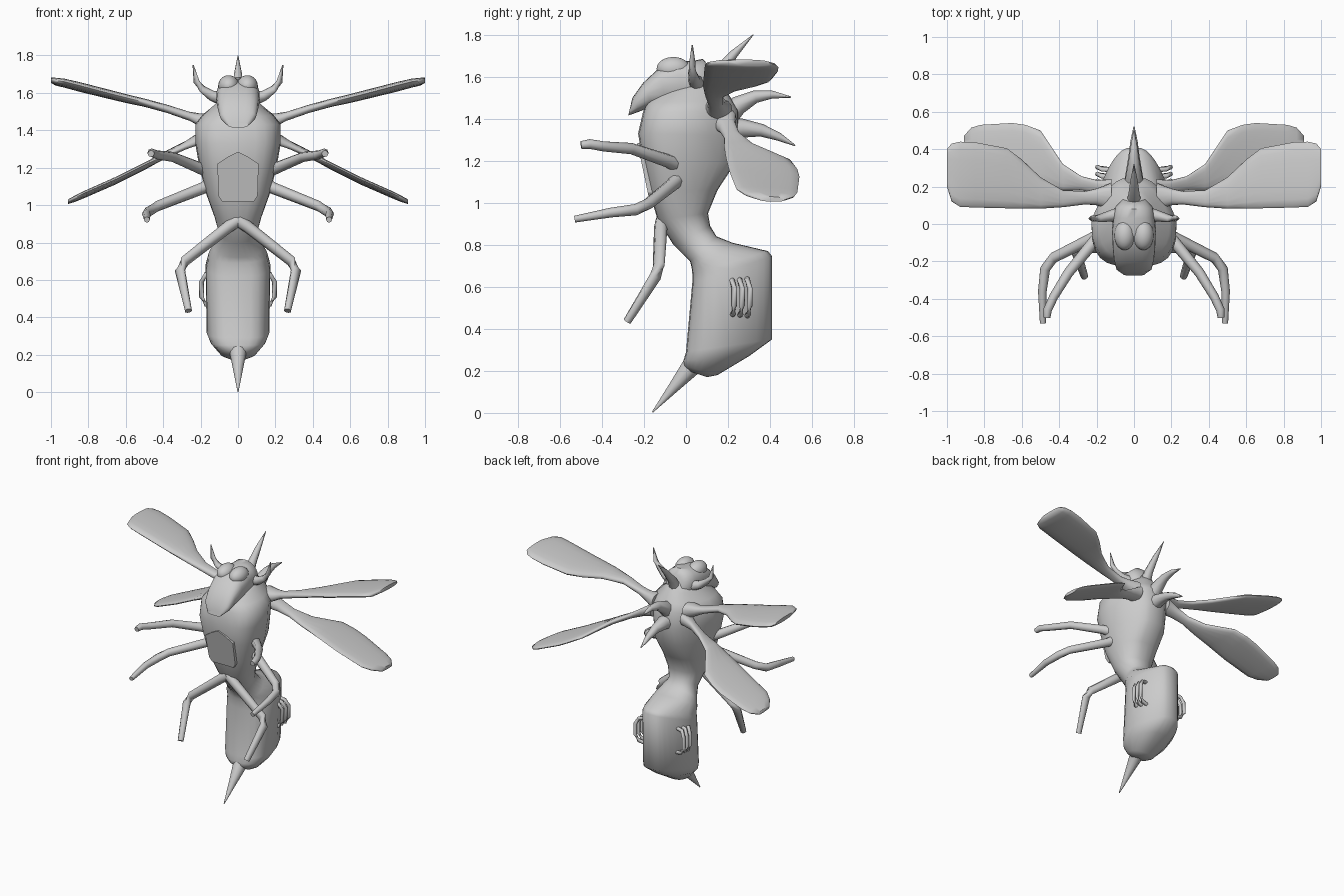
import bpy, bmesh
from math import cos, sin, pi, copysign
from mathutils import Vector as V


def finish(name, rings, mirror=False, angle=40):
    """Skin a list of equal-length vertex rings, cap both ends, shade."""
    bm = bmesh.new()
    loops = [[bm.verts.new(p) for p in r] for r in rings]
    n = len(loops[0])
    for a, b in zip(loops, loops[1:]):
        for i in range(n):
            j = (i + 1) % n
            bm.faces.new((a[i], a[j], b[j], b[i]))
    bm.faces.new(loops[0])
    bm.faces.new(loops[-1])
    bmesh.ops.recalc_face_normals(bm, faces=bm.faces)
    me = bpy.data.meshes.new(name)
    bm.to_mesh(me)
    bm.free()
    ob = bpy.data.objects.new(name, me)
    bpy.context.collection.objects.link(ob)
    if mirror:
        mod = ob.modifiers.new("Mirror", 'MIRROR')
        mod.use_mirror_merge = False
    bpy.ops.object.select_all(action='DESELECT')
    ob.select_set(True)
    bpy.context.view_layer.objects.active = ob
    bpy.ops.object.shade_smooth_by_angle(angle=angle * pi / 180)
    return ob


def section(a, b, w, wdir, p=2.0, taper=0.0, n=24):
    """Superellipse spanning a-b with half width w along wdir."""
    a, b, out = V(a), V(b), []
    for i in range(n):
        t = 2 * pi * i / n
        u = copysign(abs(cos(t)) ** (2 / p), cos(t))
        v = copysign(abs(sin(t)) ** (2 / p), sin(t))
        out.append((a + b) / 2 + (b - a) / 2 * v + wdir * (w * u * (1 - taper * max(0, v))))
    return out


def tube(name, pts, radii, mirror=False, n=8):
    """Tapered tube along a path."""
    pts = [V(p) for p in pts]
    rings = []
    for i, p in enumerate(pts):
        t = (pts[min(i + 1, len(pts) - 1)] - pts[max(i - 1, 0)]).normalized()
        s = t.cross(V((0, 0, 1)) if abs(t.z) < 0.9 else V((0, 1, 0))).normalized()
        q = t.cross(s)
        rings.append([p + (s * cos(2 * pi * k / n) + q * sin(2 * pi * k / n)) * radii[i]
                      for k in range(n)])
    return finish(name, rings, mirror, 65)


X, Z = V((1, 0, 0)), V((0, 0, 1))


def profile(name, rows):
    """Loft of rows: front y,z / back y,z / half width / exponent / back taper."""
    finish(name, [section((0, a, b), (0, c, d), w, X, p, t)
                  for a, b, c, d, w, p, t in rows], angle=60)


# Thorax, waist and abdomen in one skin
profile("body", [
    (-.08, 1.57, .13, 1.61, .07, 2, 0),
    (-.15, 1.515, .18, 1.55, .13, 2.2, .2),
    (-.19, 1.475, .22, 1.49, .19, 2.6, .3),
    (-.205, 1.43, .25, 1.44, .228, 3, .4),
    (-.228, 1.33, .25, 1.32, .228, 3.1, .45),
    (-.207, 1.20, .235, 1.19, .205, 3.1, .4),
    (-.177, 1.06, .15, 1.06, .17, 3, .3),
    (-.135, .92, .105, .95, .125, 2.3, 0),
    (-.06, .80, .115, .89, .10, 2, 0),
    (.02, .72, .145, .84, .135, 2.3, 0),
    (.027, .69, .22, .81, .155, 2.6, .15),
    (.03, .66, .39, .77, .165, 3, .45),
    (.03, .62, .41, .745, .173, 3, .45),
    (.00, .29, .41, .35, .168, 3, .45),
    (-.012, .25, .30, .27, .145, 2.8, .3),
    (-.01, .225, .15, .18, .095, 2.4, .1),
    (.01, .20, .10, .17, .055, 2, 0)])

# Head with a drooping snout
profile("head", [
    (-.268, 1.445, -.275, 1.415, .055, 3, 0),
    (-.255, 1.50, -.22, 1.435, .095, 3, .15),
    (-.205, 1.57, -.16, 1.46, .108, 3, .1),
    (-.13, 1.64, -.09, 1.46, .115, 3, .1),
    (-.05, 1.675, .0, 1.46, .117, 2.8, .1),
    (.03, 1.675, .06, 1.46, .11, 2.5, .1),
    (.08, 1.685, .10, 1.48, .10, 2.2, .1),
    (.11, 1.65, .15, 1.50, .06, 2, 0)])

# Eyes, half sunk into the head
for s in (-1, 1):
    bpy.ops.mesh.primitive_uv_sphere_add(segments=20, ring_count=12, radius=1,
                                         location=(s * .05, -.06, 1.638))
    eye = bpy.context.object
    eye.name = "eye"
    eye.scale = (.056, .08, .056)
    bpy.ops.object.shade_smooth()

# Chest plate
plate = [(-.085, 1.02), (-.105, 1.05), (-.11, 1.22), (-.06, 1.255), (0, 1.285),
         (.06, 1.255), (.11, 1.22), (.105, 1.05), (.085, 1.02)]
front = lambda z: -.176 - (z - 1.02) * .21
finish("chest_plate", [[V((x, front(z) + d, z)) for x, z in plate] for d in (0, .1)], angle=30)

# Stinger
tube("stinger", [(0, .08, .26), (0, .02, .215), (0, -.06, .12), (0, -.16, .003)],
     (.06, .046, .026, .003), n=12)

# Side horns and back spikes
tube("side_horn", [(.08, .05, 1.57), (.14, .04, 1.585), (.19, .03, 1.62),
                   (.222, .03, 1.66), (.24, .03, 1.75)],
     (.04, .028, .02, .016, .003), True)
tube("upper_back_spike", [(0, .10, 1.52), (0, .16, 1.63), (0, .23, 1.71), (0, .32, 1.80)],
     (.045, .03, .02, .002))
tube("middle_back_spike", [(0, .18, 1.40), (0, .25, 1.465), (0, .33, 1.505),
                           (0, .41, 1.515), (0, .50, 1.503)],
     (.06, .045, .03, .019, .003))
tube("lower_back_spike", [(0, .18, 1.35), (0, .27, 1.355), (0, .36, 1.345),
                          (0, .44, 1.315), (0, .52, 1.272)],
     (.06, .045, .03, .02, .003))


def wing(name, rows):
    """Rows: x, leading y, z / trailing y, z / half thickness."""
    finish(name, [section((x, a, z1), (x, b, z2), w, Z, 2.4, n=16)
                  for x, a, z1, b, z2, w in rows], True, 60)


# Wings: thin stalk at the root, broad blunt tip
wing("upper_wing", [
    (.12, .07, 1.43, .22, 1.44, .06), (.20, .10, 1.45, .19, 1.46, .035),
    (.26, .105, 1.475, .175, 1.475, .024), (.38, .09, 1.515, .18, 1.515, .022),
    (.50, .082, 1.55, .25, 1.545, .022), (.60, .082, 1.575, .345, 1.565, .023),
    (.68, .084, 1.595, .405, 1.585, .024), (.85, .088, 1.64, .437, 1.625, .024),
    (.93, .092, 1.66, .44, 1.645, .022), (.975, .12, 1.665, .43, 1.655, .02),
    (1.0, .2, 1.67, .40, 1.665, .014)])
wing("lower_wing", [
    (.12, .12, 1.39, .24, 1.40, .05), (.20, .16, 1.35, .235, 1.37, .032),
    (.28, .18, 1.315, .255, 1.325, .022), (.38, .18, 1.27, .32, 1.275, .02),
    (.50, .19, 1.215, .50, 1.20, .018), (.58, .20, 1.175, .53, 1.16, .018),
    (.65, .21, 1.14, .54, 1.125, .018), (.82, .24, 1.065, .53, 1.05, .017),
    (.87, .28, 1.04, .515, 1.03, .016), (.91, .34, 1.02, .47, 1.015, .012)])

# Legs
tube("front_leg", [(.15, -.04, 1.18), (.21, -.09, 1.20), (.35, -.26, 1.258),
                   (.43, -.39, 1.268), (.462, -.46, 1.28), (.465, -.50, 1.275)],
     (.04, .032, .027, .024, .023, .018), True)
tube("middle_leg", [(.12, -.03, 1.13), (.19, -.06, 1.09), (.43, -.18, .995),
                    (.475, -.24, .967), (.49, -.36, .953), (.487, -.53, .922)],
     (.04, .032, .028, .027, .023, .016), True)
tube("hind_leg", [(0, -.11, .92), (.05, -.12, .885), (.285, -.13, .70),
                  (.31, -.145, .65), (.265, -.28, .435)],
     (.035, .032, .028, .028, .02), True)

# Abdomen side vents
for i in range(3):
    y = .225 + i * .037
    tube("abdomen_vent", [(.12, y - .01, .64), (.172, y - .005, .63), (.195, y + .005, .59),
                          (.195, y + .005, .51), (.172, y - .002, .47), (.12, y - .01, .46)],
         (.013,) * 6, True)
